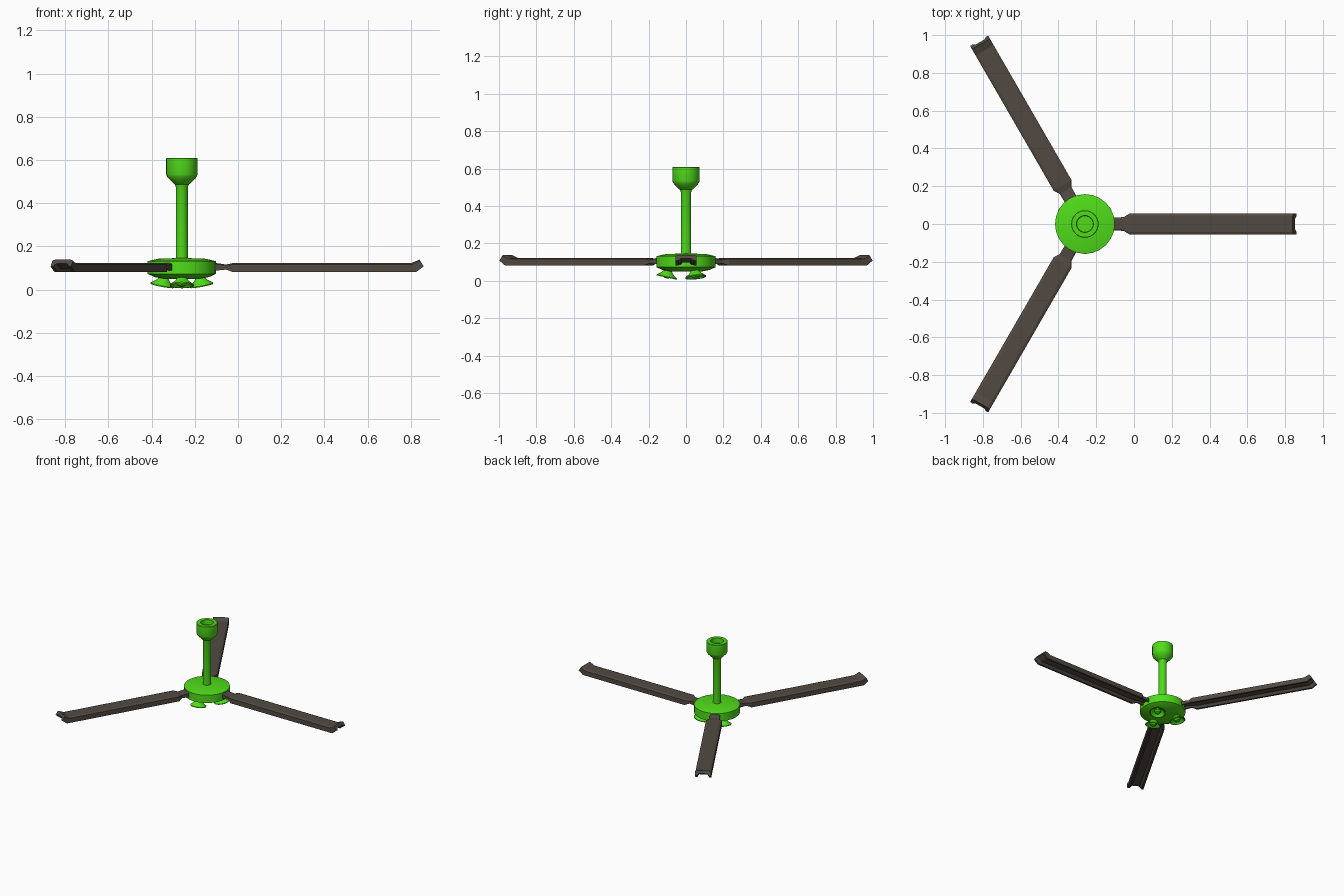
import bpy, bmesh
from math import radians, cos, sin, pi
from mathutils import Matrix, Vector

if "Cube" in bpy.data.objects:
    bpy.data.objects.remove(bpy.data.objects["Cube"])

CX = -0.26  # fan axis


def material(name, color):
    m = bpy.data.materials.new(name)
    m.diffuse_color = color
    m.use_nodes = True
    m.node_tree.nodes["Principled BSDF"].inputs["Base Color"].default_value = m.diffuse_color
    return m


GREEN = material("green_metal", (0.08, 0.72, 0.01, 1))
BROWN = material("dark_brown", (0.085, 0.068, 0.055, 1))


def finish(bm, name, mat, matrix, smooth=True):
    bmesh.ops.recalc_face_normals(bm, faces=bm.faces)
    me = bpy.data.meshes.new(name)
    bm.to_mesh(me)
    bm.free()
    me.materials.append(mat)
    ob = bpy.data.objects.new(name, me)
    bpy.context.collection.objects.link(ob)
    ob.matrix_world = matrix
    if smooth:
        bpy.ops.object.select_all(action='DESELECT')
        ob.select_set(True)
        bpy.context.view_layer.objects.active = ob
        bpy.ops.object.shade_smooth_by_angle(angle=radians(30))
    return ob


def loft(bm, rings):
    rows = [[bm.verts.new(p) for p in ring] for ring in rings]
    n = len(rows[0])
    for a, b in zip(rows, rows[1:]):
        for i in range(n):
            j = (i + 1) % n
            bm.faces.new((a[i], a[j], b[j], b[i]))
    bm.faces.new(rows[0])
    bm.faces.new(rows[-1])


def lathe(name, profile, matrix, segments=24):
    """Revolve (radius, z) points; both ends get capped."""
    bm = bmesh.new()
    loft(bm, [[(r * cos(2 * pi * i / segments), r * sin(2 * pi * i / segments), z)
               for i in range(segments)] for r, z in profile])
    return finish(bm, name, GREEN, matrix)


axis = Matrix.Translation((CX, 0, 0))

# Ceiling canopy with recessed top
lathe("canopy", [(0.028, 0.485), (0.037, 0.49), (0.055, 0.508), (0.068, 0.522), (0.073, 0.535),
                 (0.073, 0.607), (0.07, 0.61), (0.045, 0.61), (0.043, 0.575)], axis)

# Down rod with flared top
lathe("down_rod", [(0.028, 0.13), (0.028, 0.475), (0.038, 0.5)], axis)

# Motor housing
lathe("motor_housing", [(0.085, 0.05), (0.125, 0.058), (0.158, 0.073), (0.158, 0.132),
                        (0.11, 0.143), (0.03, 0.146)], axis)

# Blades: channel section lofted along the arm, with an upturned tip
SECTION = [(-1, 0), (-1, .85), (-.75, 1), (.75, 1), (1, .85), (1, 0),
           (.75, 0), (.5, .4), (-.5, .4), (-.75, 0)]
# (bottom radius, top radius, half width, bottom z, top z)
STATIONS = [(0.10, 0.10, 0.035, 0.085, 0.128), (0.155, 0.155, 0.035, 0.088, 0.124),
            (0.205, 0.205, 0.036, 0.093, 0.116), (0.235, 0.235, 0.055, 0.082, 0.123),
            (1.085, 1.062, 0.055, 0.082, 0.123), (1.12, 1.10, 0.055, 0.108, 0.139)]
for k in range(3):
    bm = bmesh.new()
    loft(bm, [[(rb + (rt - rb) * t, w * y, zb + (zt - zb) * t) for y, t in SECTION]
              for rb, rt, w, zb, zt in STATIONS])
    finish(bm, f"blade_{k + 1}", BROWN, axis @ Matrix.Rotation(k * 2 * pi / 3, 4, 'Z'), False)

# Lamps: hollow flared shades tilted outward, each with a bulb
for k in range(3):
    m = (axis @ Matrix.Rotation(radians(30 + 120 * k), 4, 'Z')
         @ Matrix.Translation((0.095, 0, 0.062)) @ Matrix.Rotation(radians(-12), 4, 'Y'))
    lathe(f"lamp_shade_{k + 1}", [(0.018, 0.012), (0.02, -0.006), (0.034, -0.024), (0.056, -0.04),
                                  (0.056, -0.045), (0.051, -0.045), (0.03, -0.025), (0.015, -0.015)],
          m, 16)
    lathe(f"lamp_bulb_{k + 1}", [(0.012, -0.012), (0.02, -0.024), (0.024, -0.034),
                                 (0.019, -0.044), (0.008, -0.049)], m, 12)
